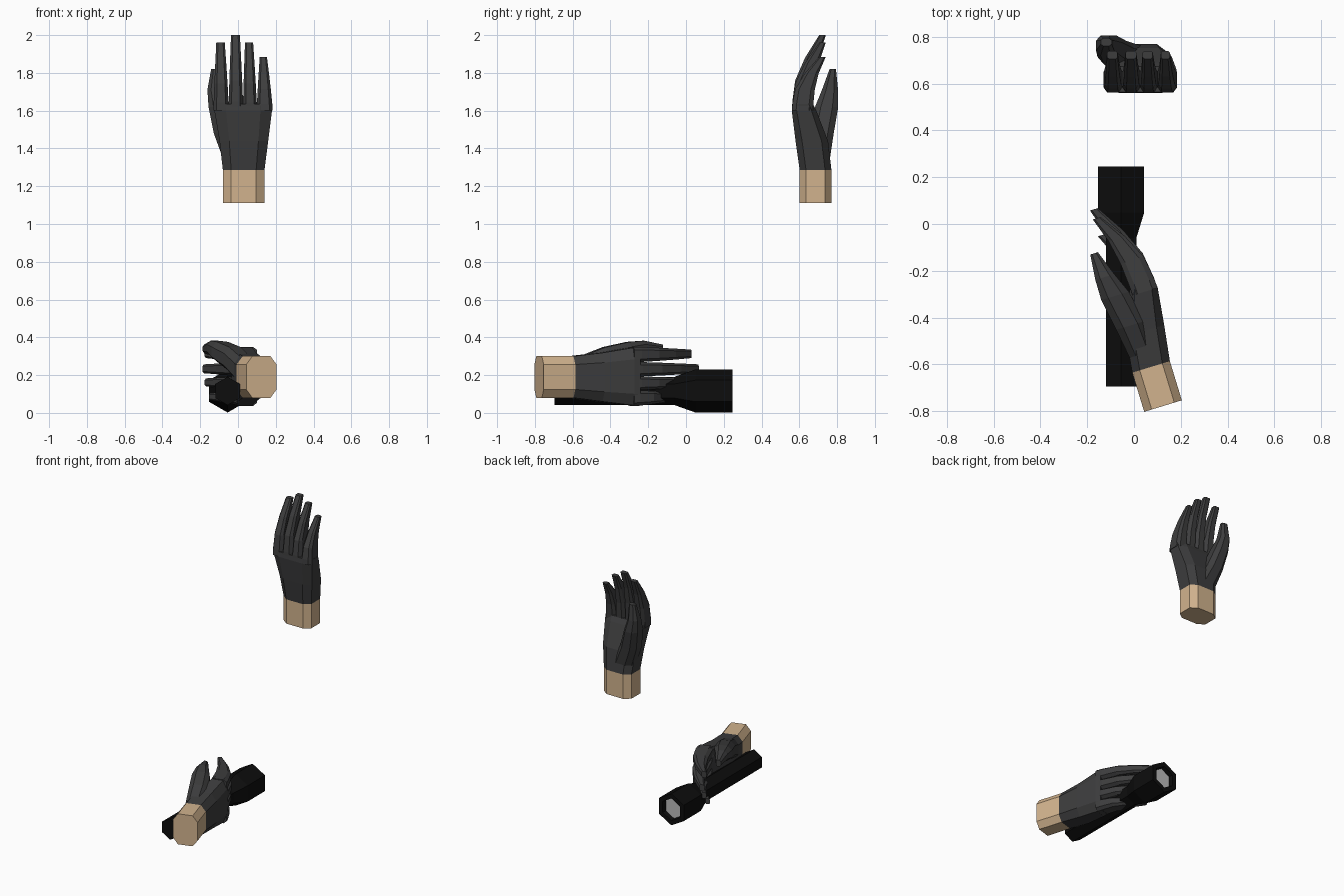
import bpy, bmesh, math
from mathutils import Matrix, Vector

if "Cube" in bpy.data.objects:
    bpy.data.objects.remove(bpy.data.objects["Cube"])


def material(name, rgb):
    m = bpy.data.materials.new(name)
    m.diffuse_color = (*rgb, 1)
    m.use_nodes = True
    m.node_tree.nodes["Principled BSDF"].inputs["Base Color"].default_value = m.diffuse_color
    return m


GLOVE = material("charcoal glove", (0.047, 0.047, 0.048))
SKIN = material("tan skin", (0.64, 0.45, 0.27))
BLACK = material("black casing", (0.004, 0.004, 0.004))
LENS = material("grey lens", (0.5, 0.5, 0.5))


def finish(bm, name, mats, matrix=None):
    bmesh.ops.recalc_face_normals(bm, faces=bm.faces)
    me = bpy.data.meshes.new(name)
    bm.to_mesh(me)
    bm.free()
    for m in mats:
        me.materials.append(m)
    ob = bpy.data.objects.new(name, me)
    bpy.context.collection.objects.link(ob)
    if matrix:
        ob.matrix_world = matrix
    return ob


def bridge(bm, rings):
    n = len(rings[0])
    for a, b in zip(rings, rings[1:]):
        for i in range(n):
            j = (i + 1) % n
            bm.faces.new((a[i], a[j], b[j], b[i]))


def section(x0, x1, y0, y1, z, cut):
    """Chamfered rectangle lying flat at height z."""
    cx, cy = (x1 - x0) * cut, (y1 - y0) * cut
    return [(x0 + cx, y0, z), (x1 - cx, y0, z), (x1, y0 + cy, z), (x1, y1 - cy, z),
            (x1 - cx, y1, z), (x0 + cx, y1, z), (x0, y1 - cy, z), (x0, y0 + cy, z)]


def loft(name, stations, mat, matrix, cut=0.2):
    bm = bmesh.new()
    rings = [[bm.verts.new(Vector(p) - ORIGIN) for p in section(*s, cut)] for s in stations]
    bridge(bm, rings)
    bm.faces.new(rings[0])
    bm.faces.new(rings[-1])
    return finish(bm, name, [mat], matrix)


# Hand layout: wrist end centre, fingers up, palm towards +y
ORIGIN = Vector((0.03, 0.685, 1.11))

WRIST = [(-0.08, 0.14, 0.602, 0.77, 1.11), (-0.08, 0.14, 0.602, 0.77, 1.285)]
PALM = [(-0.08, 0.14, 0.602, 0.77, 1.285), (-0.098, 0.16, 0.58, 0.752, 1.44),
        (-0.125, 0.18, 0.56, 0.69, 1.6), (-0.128, 0.183, 0.563, 0.672, 1.635)]
THUMB = [(-0.07, 0.08, 0.65, 0.758, 1.32), (-0.128, 0.0, 0.655, 0.782, 1.48),
         (-0.156, -0.05, 0.683, 0.806, 1.62), (-0.162, -0.085, 0.72, 0.805, 1.71),
         (-0.142, -0.095, 0.76, 0.794, 1.82)]

# Finger: base left/right, tip left/right, tip height
FINGERS = {
    "index_finger": (-0.130, -0.048, -0.115, -0.070, 1.96),
    "middle_finger": (-0.050, 0.028, -0.037, 0.010, 2.00),
    "ring_finger": (0.026, 0.101, 0.037, 0.080, 1.96),
    "little_finger": (0.099, 0.184, 0.115, 0.153, 1.885),
}
# Curl: fraction along finger, back y, palm y
CURL = [(0.0, 0.561, 0.672), (0.12, 0.563, 0.674), (0.4, 0.578, 0.682),
        (0.7, 0.63, 0.703), (1.0, 0.705, 0.74)]


def hand(prefix, matrix):
    loft(prefix + "_wrist", WRIST, SKIN, matrix)
    loft(prefix + "_palm", PALM, GLOVE, matrix)
    loft(prefix + "_thumb", THUMB, GLOVE, matrix, 0.25)
    for name, (b0, b1, t0, t1, top) in FINGERS.items():
        stations = []
        for t, y0, y1 in CURL:
            k = t ** 1.2
            stations.append((b0 + (t0 - b0) * k, b1 + (t1 - b1) * k, y0, y1,
                             1.6 + (top - 1.6) * t))
        loft(prefix + "_" + name, stations, GLOVE, matrix, 0.2)


# Raised hand
hand("raised_hand", Matrix.Translation(ORIGIN))

# Gripping hand: same hand laid forward, thumb on top
a = math.radians(17)
s, c = math.sin(a), math.cos(a)
hand("gripping_hand", Matrix(((0, -c, -s, 0.125), (0, -s, c, -0.7775),
                              (-1, 0, 0, 0.19), (0, 0, 0, 1))))

# Hexagonal torch with a recessed lens
bm = bmesh.new()
profile = [(-0.695, 0.075), (-0.06, 0.075), (0.05, 0.114), (0.245, 0.114),
           (0.245, 0.08), (0.215, 0.076)]
rings = [[bm.verts.new((-0.055 + r * math.sin(i * math.pi / 3), y,
                        0.116 + r * math.cos(i * math.pi / 3))) for i in range(6)]
         for y, r in profile]
bridge(bm, rings)
bm.faces.new(rings[0])
bm.faces.new(rings[-1]).material_index = 1
finish(bm, "torch", [BLACK, LENS])
